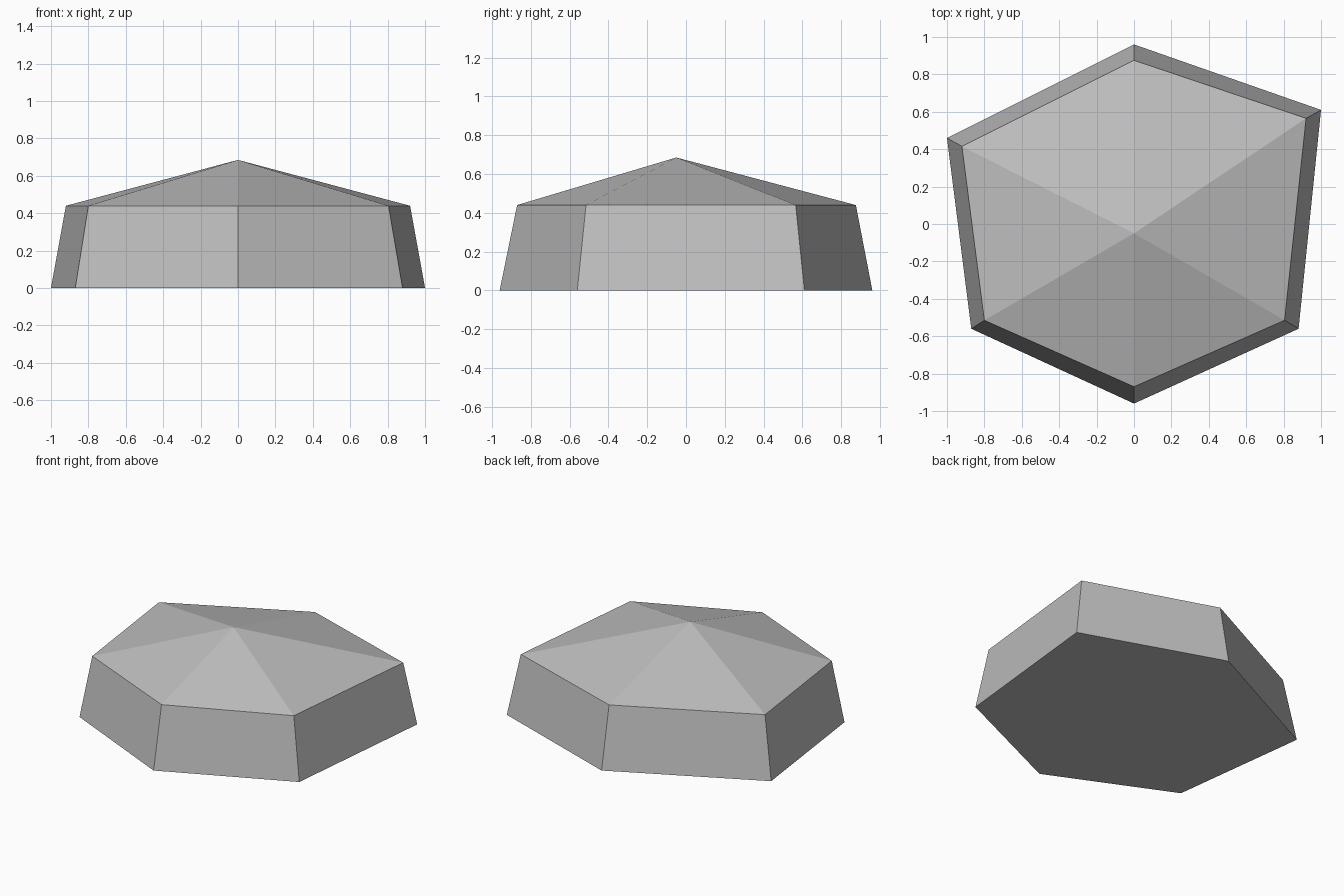
import bpy
import bmesh

cube = bpy.data.objects.get("Cube")
if cube:
    bpy.data.objects.remove(cube, do_unlink=True)

# Single stone grey material
grey = bpy.data.materials.new("stone_grey")
grey.use_nodes = True
colour = (0.52, 0.52, 0.52, 1)
grey.diffuse_color = colour
grey.node_tree.nodes["Principled BSDF"].inputs["Base Color"].default_value = colour

# Irregular hexagonal outlines, counter-clockwise from the front corner
foot = [(0, -0.96), (0.88, -0.56), (1, 0.61), (0, 0.96), (-1, 0.46), (-0.87, -0.56)]
rim = [(0, -0.87), (0.805, -0.515), (0.92, 0.565), (0, 0.875), (-0.92, 0.415), (-0.8, -0.515)]
rim_height = 0.44
apex_point = (0, -0.05, 0.685)

bm = bmesh.new()
lower = [bm.verts.new((x, y, 0)) for x, y in foot]
upper = [bm.verts.new((x, y, rim_height)) for x, y in rim]
apex = bm.verts.new(apex_point)

# Flat underside, tapered walls and shallow faceted cap
bm.faces.new(lower[::-1])
for i in range(len(foot)):
    j = (i + 1) % len(foot)
    bm.faces.new((lower[i], lower[j], upper[j], upper[i]))
    bm.faces.new((upper[i], upper[j], apex))
bmesh.ops.recalc_face_normals(bm, faces=bm.faces)

mesh = bpy.data.meshes.new("stone")
bm.to_mesh(mesh)
bm.free()
mesh.materials.append(grey)
stone = bpy.data.objects.new("stone", mesh)
bpy.context.scene.collection.objects.link(stone)
